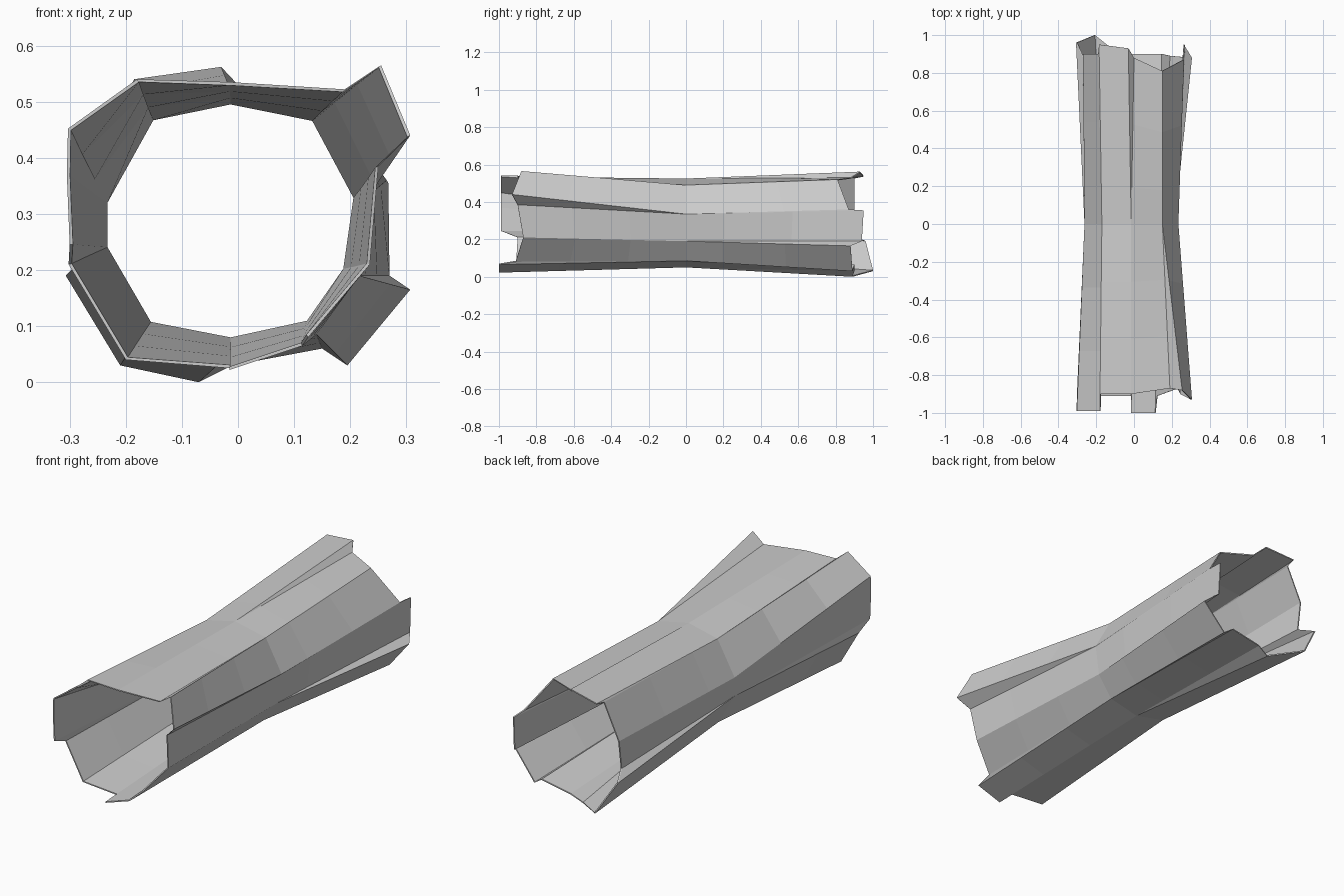
import bpy, bmesh
from mathutils import Vector

# Narrow waist outline (x, z), clockwise from the top
WAIST = [(-.015, .525), (.15, .49), (.235, .335), (.215, .19), (.14, .085),
         (-.015, .05), (-.175, .085), (-.262, .235), (-.262, .325), (-.17, .49)]

# Two end corners per bark strip, splintered front and back rims
FRONT = [(-.015, -.90, .535), (.19, -.87, .522), (.255, -.88, .565), (.307, -.93, .44),
         (.25, -.90, .385), (.235, -.87, .21), (.235, -.87, .21), (.125, -.91, .08),
         (.115, -1.0, .065), (-.015, -1.0, .022), (-.015, -.91, .025), (-.20, -.91, .04),
         (-.20, -.91, .04), (-.302, -.90, .21), (-.30, -.99, .245), (-.305, -.99, .37),
         (-.303, -.99, .452), (-.18, -.99, .54), (-.18, -.90, .54), (-.015, -.90, .535)]
BACK = [(0, .88, .53), (.15, .81, .52), (.15, .81, .52), (.265, .87, .36),
        (.268, .95, .355), (.27, .94, .19), (.307, .88, .165), (.195, .89, .03),
        (.15, .90, .06), (-.01, .90, .03), (-.07, .89, 0), (-.21, 1.0, .03),
        (-.21, 1.0, .03), (-.307, .96, .19), (-.27, .88, .22), (-.27, .90, .36),
        (-.27, .90, .36), (-.19, .90, .53), (-.185, .95, .54), (-.03, .93, .562)]
STEPS = [-1, -.68, -.34, 0, .22, .6, 1]
N = len(FRONT)


def ring(bm, t, inner):
    """One cross-section between the waist (t=0) and an end (t=-1 or 1)."""
    verts = []
    for i, corner in enumerate(FRONT if t < 0 else BACK):
        x, z = WAIST[((i + 1) // 2) % len(WAIST)]
        p = Vector((x, 0, z)).lerp(Vector(corner), abs(t))
        if inner:
            to_axis = Vector((-p.x, 0, .285 - p.z)).normalized()
            p += to_axis * (.03 - .024 * abs(t))
        verts.append(bm.verts.new(p))
    return verts


# Hollow log: outer bark, inner wall and thin rims
bm = bmesh.new()
outer = [ring(bm, t, False) for t in STEPS]
inner = [ring(bm, t, True) for t in reversed(STEPS)]
loops = outer + inner
for k, a in enumerate(loops):
    b = loops[(k + 1) % len(loops)]
    for i in range(N):
        j = (i + 1) % N
        bm.faces.new((a[i], a[j], b[j], b[i]))
bmesh.ops.remove_doubles(bm, verts=bm.verts, dist=.0008)
bmesh.ops.recalc_face_normals(bm, faces=bm.faces)
mesh = bpy.data.meshes.new("hollow_log")
bm.to_mesh(mesh)
bm.free()
log = bpy.data.objects.new("hollow_log", mesh)
bpy.context.collection.objects.link(log)
